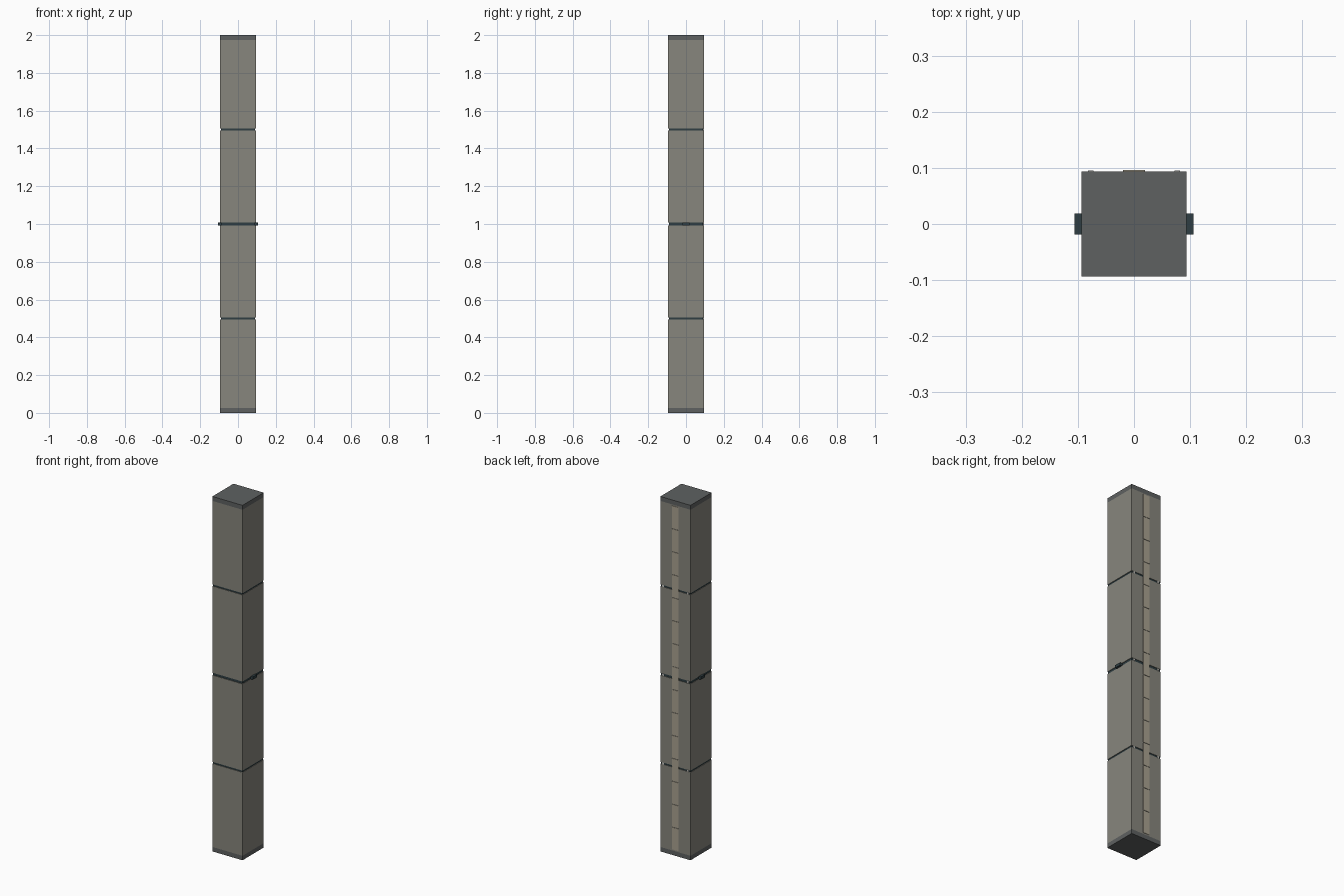
import bpy, bmesh
from mathutils import Matrix

if "Cube" in bpy.data.objects:
    bpy.data.objects.remove(bpy.data.objects["Cube"])


def material(name, rgb):
    m = bpy.data.materials.new(name)
    m.diffuse_color = (*rgb, 1)
    m.use_nodes = True
    m.node_tree.nodes["Principled BSDF"].inputs["Base Color"].default_value = m.diffuse_color
    return m


PANEL = material("warm grey panel", (0.245, 0.238, 0.205))
CAP = material("slate cap", (0.112, 0.120, 0.120))
SEAM = material("dark teal seam", (0.028, 0.048, 0.054))
SLAT = material("pale beige slat", (0.40, 0.36, 0.28))
RIVET = material("light rivet", (0.60, 0.60, 0.57))


def build(name, mat, fill):
    bm = bmesh.new()
    fill(bm)
    me = bpy.data.meshes.new(name)
    bm.to_mesh(me)
    bm.free()
    me.materials.append(mat)
    ob = bpy.data.objects.new(name, me)
    bpy.context.collection.objects.link(ob)
    return ob


def boxes(name, mat, items):
    """Each item is (centre, size)."""
    def fill(bm):
        for c, s in items:
            bmesh.ops.create_cube(bm, size=1, matrix=Matrix.Translation(c) @ Matrix.Diagonal((*s, 1)))
    return build(name, mat, fill)


W = 0.188            # column width
CAP_H = 0.025        # end cap height
JOINTS = {0.5: 0.01, 1.0: 0.014, 1.5: 0.01}   # joint height: seam thickness

# four column segments between the joints
edges = [CAP_H] + [z + k * t / 2 for z, t in JOINTS.items() for k in (-1, 1)] + [2 - CAP_H]
for i in range(0, len(edges), 2):
    a, b = edges[i], edges[i + 1]
    boxes(f"column_segment_{i // 2 + 1}", PANEL, [((0, 0, (a + b) / 2), (W, W, b - a))])

# end caps
for name, z in (("bottom_cap", CAP_H / 2), ("top_cap", 2 - CAP_H / 2)):
    boxes(name, CAP, [((0, 0, z), (W, W, CAP_H))])

# slightly recessed seams at the joints
boxes("joint_seams", SEAM, [((0, 0, z), (W - 0.006, W - 0.006, t)) for z, t in JOINTS.items()])

# latch tabs on both sides of the middle joint
boxes("latch_tabs", SEAM, [((s * 0.0985, 0, 1), (0.015, 0.038, 0.016)) for s in (-1, 1)])

# row of thin slats up the back
N, LOW, HIGH = 15, 0.03, 1.97
step = (HIGH - LOW) / N
boxes("back_slats", SLAT,
      [((0, W / 2, LOW + (i + 0.5) * step), (0.04, 0.004, step - 0.004)) for i in range(N)])

# small rivets on the back of each joint
boxes("joint_rivets", RIVET,
      [((s * 0.077, W / 2 - 0.002, z), (0.01, 0.006, 0.01)) for z in JOINTS for s in (-1, 1)])
